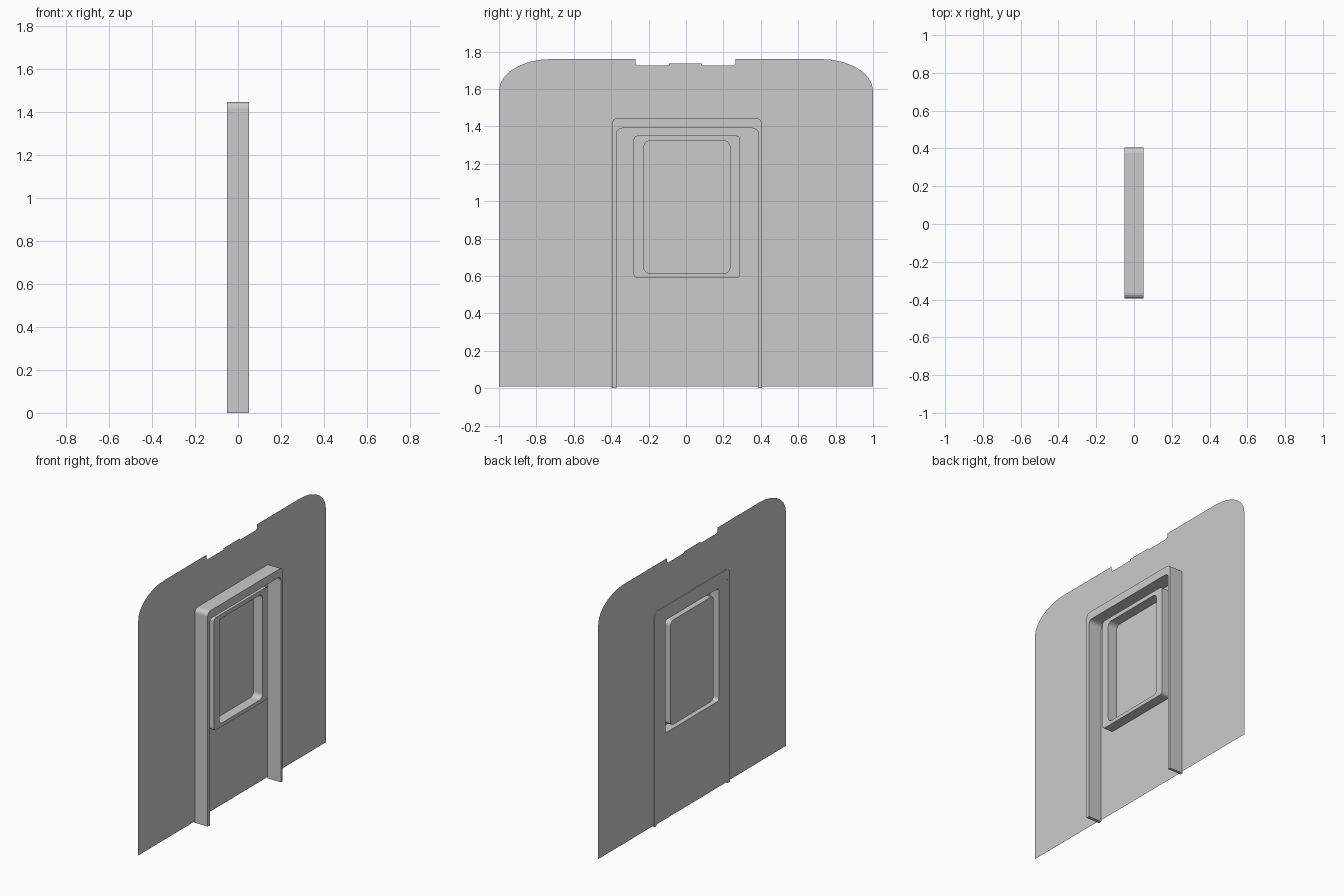
import bpy, bmesh
from math import sin, cos, pi

if "Cube" in bpy.data.objects:
    bpy.data.objects.remove(bpy.data.objects["Cube"])


def corner(cy, cz, ry, rz, start, n=4):
    """Quarter arc, clockwise or counter-clockwise by sign of n."""
    s = 1 if n > 0 else -1
    return [(cy + ry * cos(start + s * pi / 2 * i / abs(n)),
             cz + rz * sin(start + s * pi / 2 * i / abs(n))) for i in range(abs(n) + 1)]


def rounded(y0, y1, z0, z1, top, bottom):
    """Rounded rectangle, counter-clockwise from the lower right."""
    return (corner(y1 - bottom, z0 + bottom, bottom, bottom, -pi / 2)
            + corner(y1 - top, z1 - top, top, top, 0)
            + corner(y0 + top, z1 - top, top, top, pi / 2)
            + corner(y0 + bottom, z0 + bottom, bottom, bottom, pi))


def arch(y0, y1, z0, z1, r):
    """Open doorway outline, from lower right over the top to lower left."""
    return [(y1, z0)] + corner(y1 - r, z1 - r, r, r, 0) + corner(y0 + r, z1 - r, r, r, pi / 2) + [(y0, z0)]


def finish(name, bm):
    bmesh.ops.remove_doubles(bm, verts=bm.verts, dist=0.0001)
    bmesh.ops.recalc_face_normals(bm, faces=bm.faces)
    mesh = bpy.data.meshes.new(name)
    bm.to_mesh(mesh)
    bm.free()
    ob = bpy.data.objects.new(name, mesh)
    bpy.context.collection.objects.link(ob)


def loop(bm, pts, x):
    return [bm.verts.new((x, y, z)) for y, z in pts]


def bridge(bm, a, b, closed=True):
    for i in range(len(a) if closed else len(a) - 1):
        j = (i + 1) % len(a)
        bm.faces.new((a[i], a[j], b[j], b[i]))


WALL, DOOR, FRONT, BACK, RIM = -0.045, -0.049, 0.05, -0.05, 0.018
outer = arch(-0.395, 0.405, 0.0, 1.445, 0.03)
inner = arch(-0.372, 0.386, 0.0, 1.39, 0.03)

# Wall sheet: rounded shoulders, notch with a small tab, open doorway
wall = [(1, 0.01)] + corner(0.72, 1.59, 0.28, 0.17, 0, 7)
wall += [(0.265, 1.76), (0.265, 1.735), (0.255, 1.725), (0.085, 1.725), (0.085, 1.735),
         (-0.09, 1.735), (-0.09, 1.725), (-0.26, 1.725), (-0.27, 1.735), (-0.27, 1.76)]
wall += corner(-0.72, 1.59, 0.28, 0.17, pi / 2, 7) + [(-1, 0.01)]
opening = arch(-0.395, 0.405, 0.01, 1.445, 0.03)
bm = bmesh.new()
bm.faces.new(loop(bm, wall + opening[::-1], WALL))
finish("wall", bm)

# Door frame: solid arch
bm = bmesh.new()
rails = [loop(bm, outer, BACK), loop(bm, outer, FRONT), loop(bm, inner, FRONT), loop(bm, inner, BACK)]
for k in range(4):
    bridge(bm, rails[k], rails[(k + 1) % 4], closed=False)
for end in (0, -1):
    bm.faces.new([r[end] for r in rails])
finish("door_frame", bm)

# Door sheet with a raised window surround and a set-back pane
door_edge = rounded(-0.372, 0.386, 0.01, 1.39, 0.03, 0)
window_out = rounded(-0.28, 0.29, 0.59, 1.35, 0.02, 0.02)
window_in = rounded(-0.225, 0.235, 0.615, 1.322, 0.03, 0.03)
bm = bmesh.new()
steps = [(door_edge, DOOR), (window_out, DOOR), (window_out, RIM), (window_in, RIM), (window_in, DOOR)]
loops = [loop(bm, p, x) for p, x in steps]
for a, b in zip(loops, loops[1:]):
    bridge(bm, a, b)
bm.faces.new(loops[-1])
finish("door_with_window", bm)
